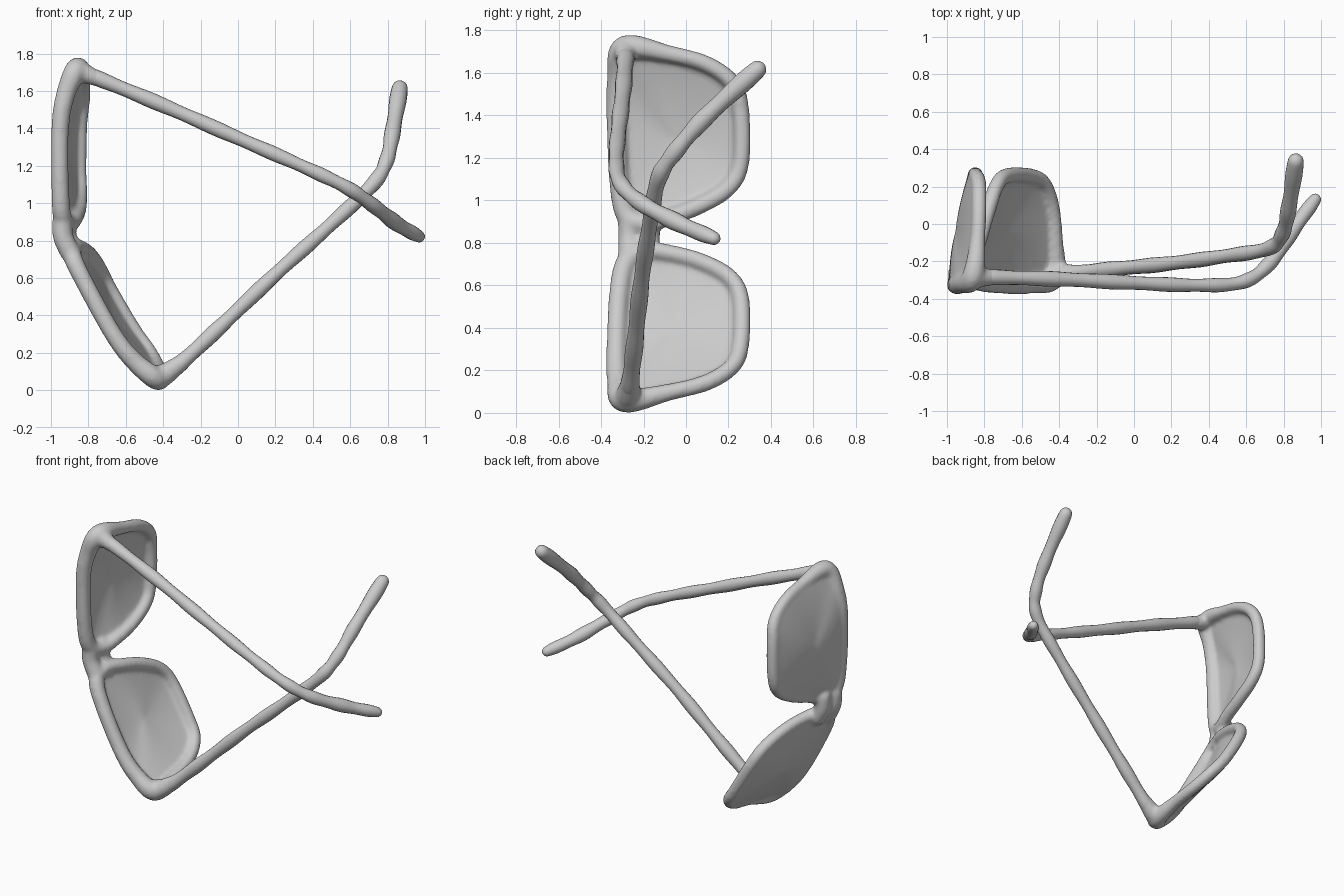
import bpy, bmesh, math
from mathutils import Vector

if "Cube" in bpy.data.objects:
    bpy.data.objects.remove(bpy.data.objects["Cube"])

# Symmetry plane of the front frame runs through the bridge
N = Vector((-0.252, 0, 0.968)).normalized()
P0 = Vector((-0.645, 0, 0.889))


def reflect(p):
    p = Vector(p)
    return p - 2 * (p - P0).dot(N) * N


def spline(pts, n, closed=False):
    """Catmull-Rom resampling of points with any number of components."""
    out, m = [], len(pts)
    get = (lambda i: pts[i % m]) if closed else (lambda i: pts[max(0, min(m - 1, i))])
    for i in range(m if closed else m - 1):
        a, b, c, d = get(i - 1), get(i), get(i + 1), get(i + 2)
        for k in range(n):
            t = k / n
            out.append([0.5 * (2 * q + (r - p) * t + (2 * p - 5 * q + 4 * r - s) * t * t
                               + (3 * q - p - 3 * r + s) * t ** 3)
                        for p, q, r, s in zip(a, b, c, d)])
    if not closed:
        out.append(list(pts[-1]))
    return out


def finish(ob, convert=False):
    bpy.ops.object.select_all(action='DESELECT')
    ob.select_set(True)
    bpy.context.view_layer.objects.active = ob
    if convert:
        bpy.ops.object.convert(target='MESH')
    bpy.ops.object.shade_smooth()
    return bpy.context.view_layer.objects.active


def tube(name, pts, closed=False, ripple=0.0, mirror=False):
    """Smooth tube through (x, y, z, radius) points, rounded at open ends."""
    path = spline(pts, 8, closed)
    if ripple:
        for i, p in enumerate(path):
            p[3] *= 1 + ripple * math.sin(i * 0.95)
    if not closed:
        for end, nxt in ((0, 1), (-1, -2)):
            e = Vector(path[end][:3])
            d = (e - Vector(path[nxt][:3])).normalized()
            r = path[end][3]
            caps = [list(e + d * r * math.sin(a)) + [r * math.cos(a)] for a in (0.5, 0.95, 1.3, 1.5)]
            path = caps[::-1] + path if end == 0 else path + caps
    cu = bpy.data.curves.new(name, 'CURVE')
    cu.dimensions = '3D'
    cu.bevel_depth = 1.0
    cu.bevel_resolution = 6
    cu.use_fill_caps = True
    sp = cu.splines.new('POLY')
    sp.points.add(len(path) - 1)
    for q, p in zip(sp.points, path):
        co = reflect(p[:3]) if mirror else Vector(p[:3])
        q.co = (*co, 1)
        q.radius = p[3]
    sp.use_cyclic_u = closed
    ob = bpy.data.objects.new(name, cu)
    bpy.context.collection.objects.link(ob)
    return finish(ob, True)


def lens(name, rim, mirror=False):
    """Domed lens: a relaxed sheet inside the rim, pushed outwards."""
    loop = [Vector(p[:3]) for p in spline(rim, 5, True)]
    m = len(loop)
    c = sum(loop, Vector()) / m
    out = Vector()
    for a, b in zip(loop, loop[1:] + loop[:1]):
        out += (a - c).cross(b - c)
    out.normalize()
    if out.x > 0:
        out = -out
    bm = bmesh.new()
    rings = [[bm.verts.new(c + (p - c) * (1 - k / 8)) for p in loop] for k in range(8)]
    for r0, r1 in zip(rings, rings[1:]):
        for i in range(m):
            j = (i + 1) % m
            bm.faces.new((r0[i], r0[j], r1[j], r1[i]))
    mid = bm.verts.new(c)
    for i in range(m):
        bm.faces.new((rings[-1][i], rings[-1][(i + 1) % m], mid))
    inner = [v for r in rings[1:] for v in r] + [mid]
    for _ in range(60):
        bmesh.ops.smooth_vert(bm, verts=inner, factor=0.5,
                              use_axis_x=True, use_axis_y=True, use_axis_z=True)
    for k, ring in enumerate(rings + [[mid]]):
        t = 1 - k / 8
        for v in ring:
            v.co += out * (0.017 + 0.042 * (1 - t * t))
    if mirror:
        for v in bm.verts:
            v.co = reflect(v.co)
    bmesh.ops.recalc_face_normals(bm, faces=bm.faces)
    me = bpy.data.meshes.new(name)
    bm.to_mesh(me)
    bm.free()
    ob = bpy.data.objects.new(name, me)
    bpy.context.collection.objects.link(ob)
    mod = ob.modifiers.new("thickness", 'SOLIDIFY')
    mod.thickness = 0.04
    mod.offset = 0
    return finish(ob, True)


# Rim outline: hinge, outer edge, lower edge, nose side, brow
RIM = [(-0.862, -0.285, 1.718, .06), (-0.835, -0.08, 1.69, .041), (-0.828, 0.1, 1.64, .04),
       (-0.83, 0.22, 1.55, .04), (-0.845, 0.258, 1.42, .041), (-0.85, 0.258, 1.18, .041),
       (-0.845, 0.2, 1.06, .041), (-0.85, 0.06, 0.973, .041), (-0.87, -0.09, 0.918, .041),
       (-0.905, -0.19, 0.89, .047), (-0.94, -0.28, 0.93, .05), (-0.951, -0.315, 1.1, .048),
       (-0.951, -0.327, 1.4, .048), (-0.922, -0.32, 1.58, .052)]

parts = []
for side, flip in (("upper", False), ("lower", True)):
    parts.append(tube(side + "_rim", RIM, closed=True, mirror=flip))
    parts.append(lens(side + "_lens", RIM, mirror=flip))

# Bridge: front and rear bars that merge between the lenses
for name, x, y, r in (("bridge_front", -0.94, -0.265, .055), ("bridge_rear", -0.92, -0.175, .054)):
    a = Vector((x, y, 0.9))
    mid = Vector((x + 0.005, y, 0.82))
    parts.append(tube(name, [(*a, r), (*mid, r), (*reflect(a), r)]))

# Hinge stubs that flow from the frame corners into the temples
parts.append(tube("upper_hinge", [(-0.862, -0.285, 1.715, .06), (-0.81, -0.285, 1.69, .052),
                                  (-0.74, -0.286, 1.66, .04)]))
parts.append(tube("lower_hinge", [(-0.432, -0.28, 0.068, .066), (-0.38, -0.27, 0.092, .058),
                                  (-0.29, -0.26, 0.16, .042)]))

# Fuse the front frame into one moulded piece
bpy.ops.object.select_all(action='DESELECT')
for p in parts:
    p.select_set(True)
bpy.context.view_layer.objects.active = parts[0]
bpy.ops.object.join()
frame = bpy.context.view_layer.objects.active
frame.name = "front_frame"
rm = frame.modifiers.new("fuse", 'REMESH')
rm.mode = 'VOXEL'
rm.voxel_size = 0.011
rm.use_smooth_shade = True
sm = frame.modifiers.new("soften", 'SMOOTH')
sm.factor = 0.5
sm.iterations = 12
finish(frame, True)

# Temples with bent ear tips
tube("upper_temple", [(-0.84, -0.285, 1.705, .042), (-0.75, -0.285, 1.668, .04), (-0.4, -0.295, 1.523, .039),
                      (0, -0.315, 1.348, .038), (0.35, -0.328, 1.195, .036), (0.58, -0.31, 1.085, .037),
                      (0.72, -0.215, 0.99, .038), (0.85, -0.03, 0.89, .041), (0.968, 0.13, 0.822, .034)],
     ripple=0.06)
tube("lower_temple", [(-0.41, -0.275, 0.085, .045), (-0.33, -0.265, 0.125, .043), (-0.1, -0.24, 0.335, .04),
                      (0.2, -0.21, 0.62, .039), (0.5, -0.17, 0.89, .038), (0.72, -0.13, 1.10, .039),
                      (0.795, -0.05, 1.23, .039), (0.83, 0.1, 1.4, .042), (0.865, 0.335, 1.615, .045)],
     ripple=0.06)
